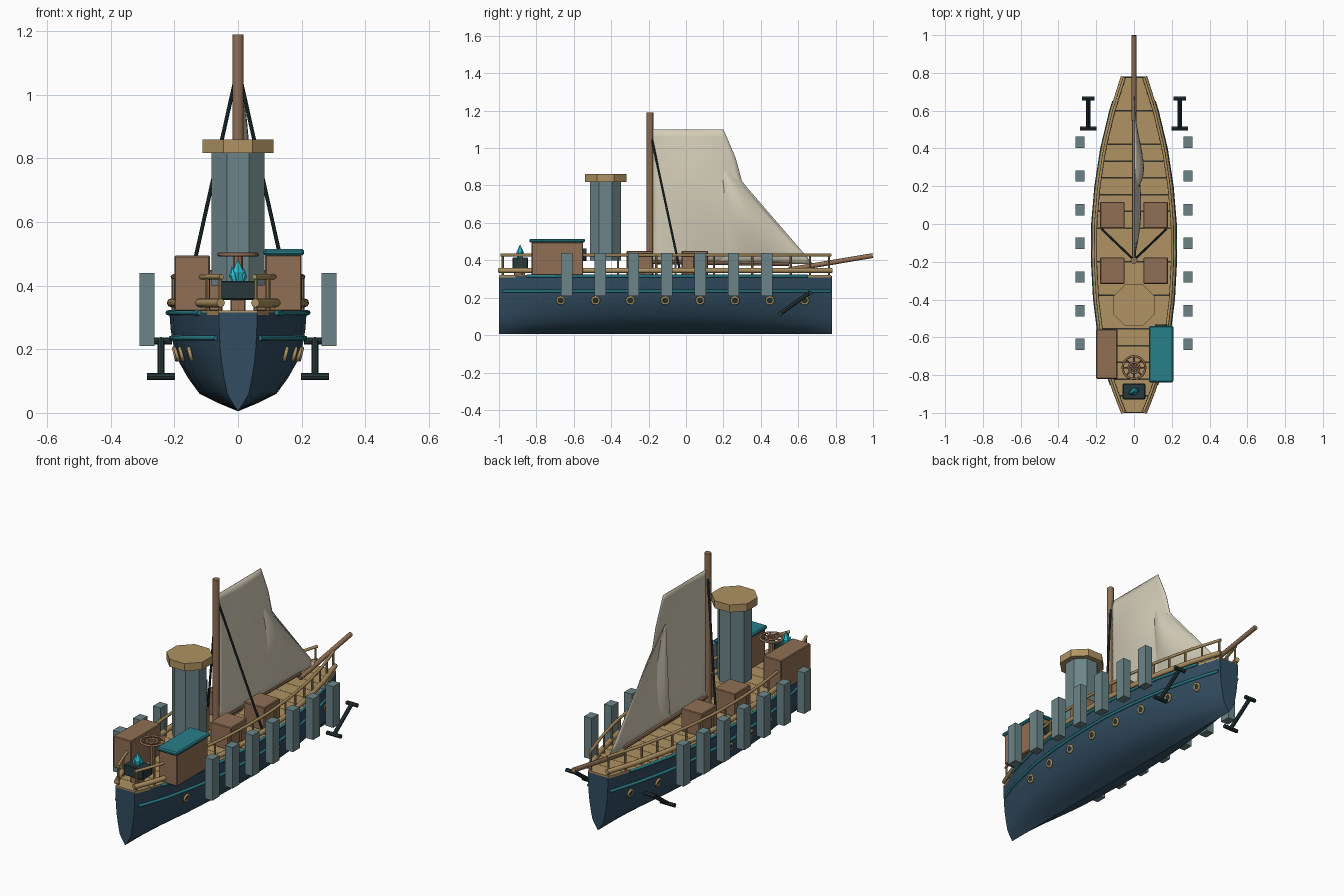
import bpy, bmesh, math
from mathutils import Vector

if "Cube" in bpy.data.objects:
    bpy.data.objects.remove(bpy.data.objects["Cube"])


def mat(name, rgb):
    m = bpy.data.materials.new(name)
    m.diffuse_color = (*rgb, 1)
    m.use_nodes = True
    m.node_tree.nodes["Principled BSDF"].inputs["Base Color"].default_value = m.diffuse_color
    return m


NAVY = mat("navy", (0.032, 0.075, 0.12))
TAN = mat("tan wood", (0.43, 0.29, 0.125))
BROWN = mat("brown wood", (0.28, 0.16, 0.09))
TEAL = mat("teal", (0.022, 0.21, 0.25))
STEEL = mat("blue grey", (0.15, 0.235, 0.25))
CLOTH = mat("sail cloth", (0.66, 0.61, 0.48))
DARK = mat("dark iron", (0.02, 0.04, 0.043))
CRYSTAL = mat("bright cyan", (0.02, 0.55, 0.65))


def finish(name, bm, material, smooth=False):
    bmesh.ops.recalc_face_normals(bm, faces=bm.faces)
    me = bpy.data.meshes.new(name)
    bm.to_mesh(me)
    bm.free()
    me.materials.append(material)
    ob = bpy.data.objects.new(name, me)
    bpy.context.collection.objects.link(ob)
    if smooth:
        bpy.context.view_layer.objects.active = ob
        bpy.ops.object.select_all(action='DESELECT')
        ob.select_set(True)
        bpy.ops.object.shade_smooth_by_angle(angle=math.radians(40))
    return ob


def box(name, x, y, z, material, bevel=0.004):
    """Box given as (min, max) along each axis."""
    bm = bmesh.new()
    bmesh.ops.create_cube(bm, size=1)
    for v in bm.verts:
        v.co = [(a + b) / 2 + c * (b - a) for (a, b), c in zip((x, y, z), v.co)]
    if bevel:
        bmesh.ops.bevel(bm, geom=bm.edges[:], offset=bevel, segments=1, affect='EDGES')
    return finish(name, bm, material)


def rod(name, a, b, r, material, sides=8, r2=None, smooth=True):
    a, b = Vector(a), Vector(b)
    d = b - a
    bm = bmesh.new()
    bmesh.ops.create_cone(bm, cap_ends=True, segments=sides, radius1=r,
                          radius2=r if r2 is None else r2, depth=d.length)
    q = d.to_track_quat('Z', 'Y')
    for v in bm.verts:
        v.co = q @ v.co + (a + b) / 2
    return finish(name, bm, material, smooth)


def tube(name, pts, r, material, closed=False):
    cu = bpy.data.curves.new(name, 'CURVE')
    cu.dimensions = '3D'
    cu.bevel_depth, cu.bevel_resolution, cu.use_fill_caps = r, 2, True
    s = cu.splines.new('POLY')
    s.points.add(len(pts) - 1)
    for p, co in zip(s.points, pts):
        p.co = (*co, 1)
    s.use_cyclic_u = closed
    cu.materials.append(material)
    ob = bpy.data.objects.new(name, cu)
    bpy.context.collection.objects.link(ob)
    return ob


def interp(table, t):
    for (a, va), (b, vb) in zip(table, table[1:]):
        if t <= b:
            return va + (vb - va) * max(0, t - a) / (b - a)
    return table[-1][1]


# Hull outline in plan and hull section, both as half widths
PLAN = [(-1, .06), (-.9, .1), (-.8, .133), (-.6, .18), (-.4, .205), (-.2, .216), (0, .215),
        (.2, .198), (.4, .167), (.6, .119), (.78, .062)]
SECT = [(0.005, 0), (.03, .28), (.06, .56), (.11, .73), (.16, .86), (.21, .94), (.26, .98), (.315, 1)]


def half(y, z=.315):
    return interp(PLAN, y) * interp(SECT, z)


def steps(a, b, n):
    return [a + (b - a) * i / n for i in range(n + 1)]


# Hull
bm = bmesh.new()
rows = []
for y in steps(-1, .78, 36):
    port = [(-half(y, z), y, z) for z, f in reversed(SECT)]
    star = [(half(y, z), y, z) for z, f in SECT[1:]]
    rows.append([bm.verts.new(p) for p in port + star])
for p, q in zip(rows, rows[1:]):
    for i in range(len(p) - 1):
        bm.faces.new((p[i], p[i + 1], q[i + 1], q[i]))
bm.faces.new(rows[0])
bm.faces.new(rows[-1])
finish("hull", bm, NAVY, True)

# Deck made of cross planks
bm = bmesh.new()
ys = steps(-.998, .778, 20)
for a, b in zip(ys, ys[1:]):
    b -= .002
    top = [bm.verts.new((s * half(y), y, .322)) for s, y in ((-1, a), (1, a), (1, b), (-1, b))]
    low = [bm.verts.new((v.co.x, v.co.y, .308)) for v in top]
    bm.faces.new(top)
    bm.faces.new(low)
    for i in range(4):
        bm.faces.new((top[i], top[i - 1], low[i - 1], low[i]))
finish("deck_planks", bm, TAN)

for s, side in ((-1, "left"), (1, "right")):
    # Rails, posts and teal strakes that follow the hull
    def follow(a, b, z, off=0):
        return [(s * (half(y, min(z, .315)) + off), y, z) for y in steps(a, b, 30)]
    tube("lower_rail_" + side, follow(-1, .78, .346, -.006), .014, TAN)
    tube("top_rail_" + side, follow(-.99, .775, .428, -.012), .008, TAN)
    tube("upper_strake_" + side, follow(-.85, .65, .315, .004), .008, TEAL)
    tube("lower_strake_" + side, follow(-.98, .77, .235, .003), .008, TEAL)
    for y in steps(-.98, .765, 17):
        x = s * (half(y) - .012)
        rod("rail_post_" + side, (x, y, .32), (x, y, .428), .006, TAN)

    # Portholes
    for y in steps(-.67, .635, 7):
        x = s * (half(y, .185) + .003)
        tilt = Vector((s, 0, -.25)).normalized()
        q = tilt.to_track_quat('Z', 'Y')
        c = Vector((x, y, .185))
        ring = [c + q @ Vector((.019 * math.cos(t), .019 * math.sin(t), 0))
                for t in steps(0, 2 * math.pi, 16)[:-1]]
        tube("porthole_ring_" + side, ring, .006, TAN, True)
        rod("porthole_glass_" + side, c - tilt * .008, c + tilt * .002, .017, DARK, 12)

    # Side fenders
    for y in steps(-.637, .432, 6):
        box("fender_" + side, sorted((s * .262, s * .309)), (y - .03, y + .03), (.21, .44), STEEL, 0)

    # Anchor
    x = s * .242
    rod("anchor_shank_" + side, (x, .505, .115), (x, .665, .23), .011, DARK)
    rod("anchor_arms_" + side, (x - .044, .505, .115), (x + .044, .505, .115), .011, DARK)
    rod("anchor_stock_" + side, (x - .034, .665, .226), (x + .034, .665, .226), .011, DARK)

    # Deck crates and mast stay
    for y in (.047, -.247):
        box("crate_" + side, sorted((s * .05, s * .18)), (y - .07, y + .07), (.32, .45), BROWN)
    rod("mast_stay_" + side, (s * .008, -.183, 1.05), (s * .168, -.03, .335), .006, DARK)

# Cabin with roof and round window, and the storage locker opposite
box("cabin", (.085, .2), (-.825, -.55), (.32, .497), BROWN)
box("cabin_roof", (.08, .208), (-.838, -.54), (.495, .515), TEAL, .006)
rod("cabin_window", (.143, -.552, .43), (.143, -.533, .43), .033, DARK, 16)
box("storage_locker", (-.2, -.088), (-.82, -.558), (.32, .495), BROWN)

# Funnel with wide cap
for nm, a, b, r, m in (("funnel", .4, .822, .09, STEEL), ("funnel_cap", .818, .86, .12, TAN)):
    ob = rod(nm, (0, 0, a), (0, 0, b), r, m, 8, smooth=False)
    ob.location.y = -.43
    ob.rotation_euler.z = math.pi / 8

# Mast, boom and bowsprit
rod("mast", (0, -.193, .32), (0, -.193, 1.19), .018, BROWN, 12)
rod("boom", (0, -.18, .39), (0, .55, .38), .011, BROWN)
rod("bowsprit", (0, .55, .35), (0, .998, .425), .013, BROWN, 10)


# Sails: grids between a straight luff and an outer edge, with a billow to one side
def sail(name, z0, z1, inner, outer, billow, n=14):
    bm = bmesh.new()
    grid = []
    for v in steps(0, 1, n):
        z = z0 + (z1 - z0) * v
        a, b = interp(inner, z), interp(outer, z)
        grid.append([bm.verts.new((billow * math.sin(math.pi * u) * math.sin(math.pi * v) + .003,
                                   a + (b - a) * u, z)) for u in steps(0, 1, n)])
    for p, q in zip(grid, grid[1:]):
        for i in range(n):
            bm.faces.new((p[i], p[i + 1], q[i + 1], q[i]))
    ob = finish(name, bm, CLOTH, True)
    ob.modifiers.new("thickness", 'SOLIDIFY').thickness = .003


LEECH = [(.38, .68), (.82, .3), (.95, .265), (1.1, .2)]
sail("main_sail", .39, 1.1, [(.38, -.18), (1.1, -.18)], LEECH, .035, 18)
sail("fore_sail", .38, .93, [(.38, .14), (.93, .175)],
     [(.38, .68), (.82, .29), (.93, .18)], .05)

# Steering wheel lying flat on a pedestal
C = Vector((0, -.76, .498))
for nm, r in (("wheel_rim", .06), ("wheel_inner_ring", .028)):
    tube(nm, [C + Vector((r * math.cos(t), r * math.sin(t), 0))
              for t in steps(0, 2 * math.pi, 24)[:-1]], .006, BROWN, True)
for k in range(4):
    d = Vector((math.cos(k * math.pi / 4), math.sin(k * math.pi / 4), 0)) * .064
    rod("wheel_spoke", C - d, C + d, .004, BROWN)
rod("wheel_pedestal", (0, -.76, .32), (0, -.76, .5), .016, BROWN)

# Stern chest with crystals, on a short stand
box("chest_stand", (-.024, .024), (-.92, -.86), (.318, .36), BROWN)
box("crystal_chest", (-.06, .06), (-.928, -.845), (.355, .415), DARK)
for x, y, h, r in ((0, -.887, .07, .02), (.016, -.88, .04, .012), (-.016, -.895, .045, .012)):
    rod("crystal_base", (x * .6, y, .41), (x, y, .415 + h * .4), r * .7, CRYSTAL, 6, r, False)
    rod("crystal_tip", (x, y, .415 + h * .4), (x * 1.2, y, .415 + h), r, CRYSTAL, 6, 0, False)
